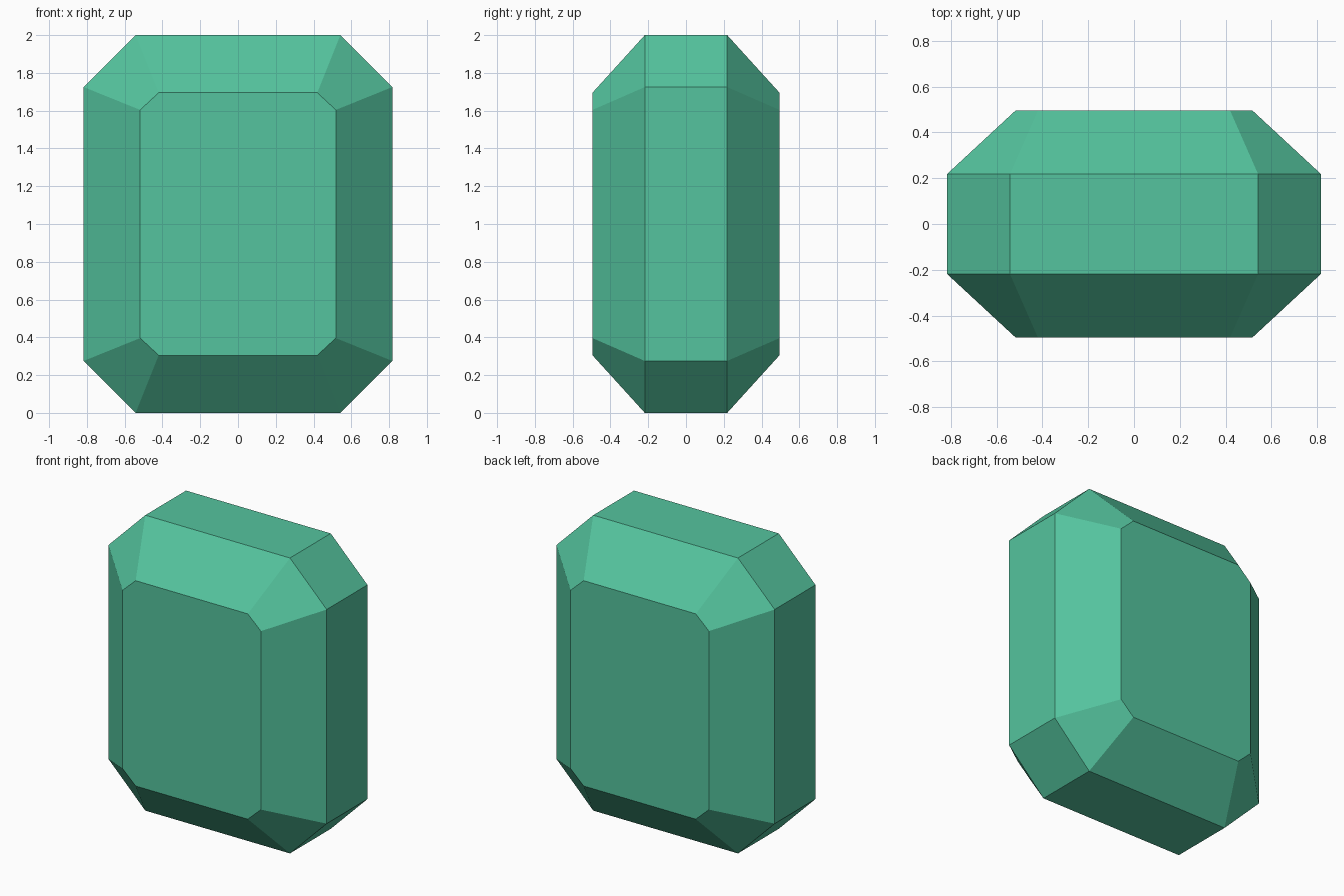
import bpy, bmesh

if "Cube" in bpy.data.objects:
    bpy.data.objects.remove(bpy.data.objects["Cube"])

# Flat gem colour
green = bpy.data.materials.new("emerald_green")
green.diffuse_color = (0.089, 0.552, 0.342, 1.0)
green.use_nodes = True
green.node_tree.nodes["Principled BSDF"].inputs["Base Color"].default_value = green.diffuse_color


def octagon(bm, y, half_x, half_z, flat_x, flat_z):
    """Ring of eight points: a rectangle with cut corners, centred at z = 1."""
    quarter = [(half_x, flat_z), (flat_x, half_z)]
    pts = quarter + [(-x, z) for x, z in reversed(quarter)]
    pts += [(-x, -z) for x, z in pts]
    return [bm.verts.new((x, y, 1 + z)) for x, z in pts]


# Cut gem: wide girdle band, bevelled in to a smaller table at front and back
table = (0.518, 0.695, 0.42, 0.604)
girdle = (0.817, 1.0, 0.542, 0.725)
bm = bmesh.new()
rings = [octagon(bm, y, *size) for y, size in
         ((-0.495, table), (-0.218, girdle), (0.218, girdle), (0.495, table))]
for a, b in zip(rings, rings[1:]):
    for i in range(8):
        j = (i + 1) % 8
        bm.faces.new((a[i], a[j], b[j], b[i]))
bm.faces.new(rings[0])
bm.faces.new(rings[-1])
bmesh.ops.recalc_face_normals(bm, faces=bm.faces)

mesh = bpy.data.meshes.new("gem")
bm.to_mesh(mesh)
bm.free()
mesh.materials.append(green)
gem = bpy.data.objects.new("gem", mesh)
bpy.context.collection.objects.link(gem)
